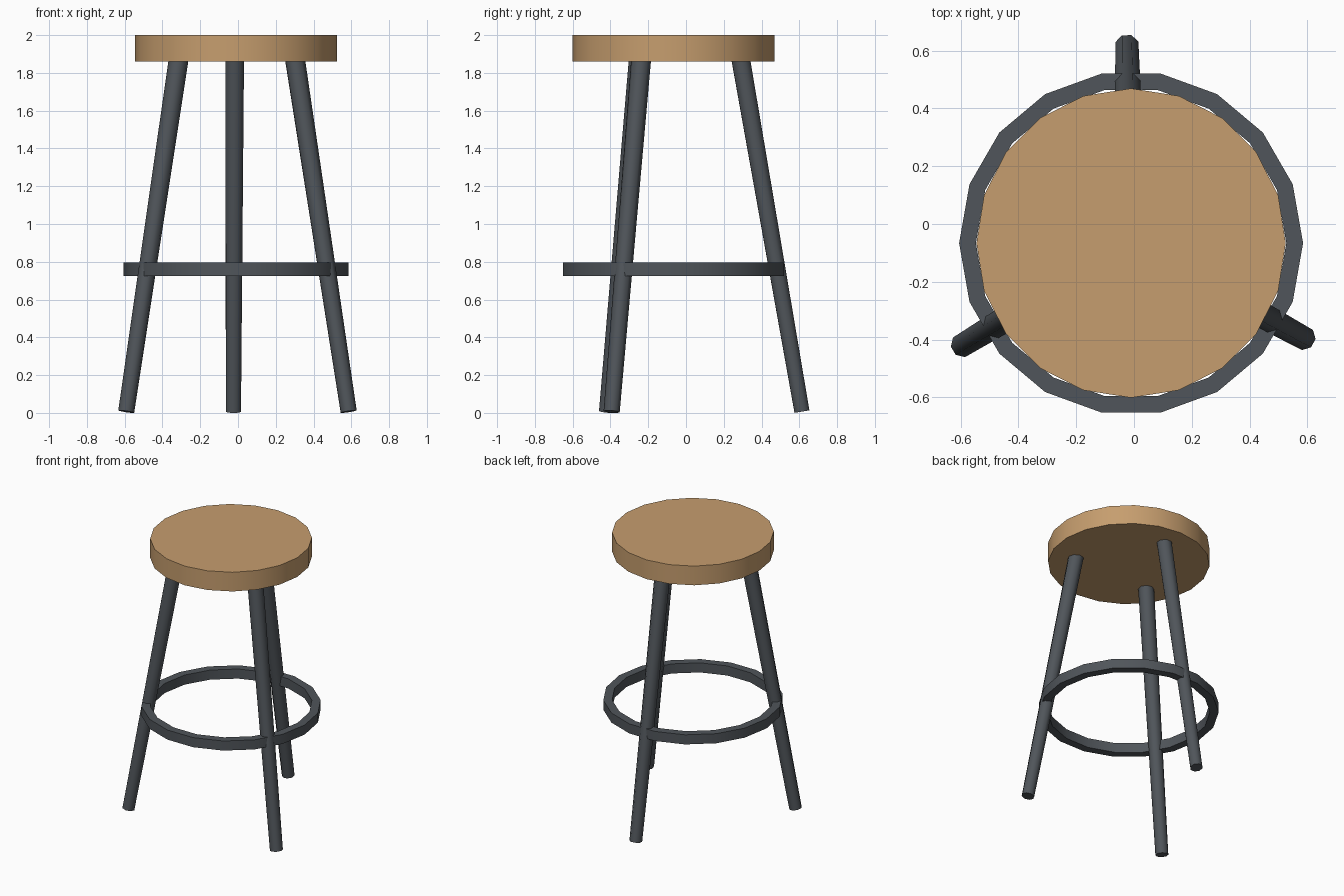
import bpy, bmesh, math
from mathutils import Vector, Matrix

if "Cube" in bpy.data.objects:
    bpy.data.objects.remove(bpy.data.objects["Cube"])

CX, CY = -0.01, -0.066  # axis of the seat and foot ring


def material(name, rgb):
    m = bpy.data.materials.new(name)
    m.diffuse_color = (*rgb, 1)
    m.use_nodes = True
    m.node_tree.nodes["Principled BSDF"].inputs["Base Color"].default_value = m.diffuse_color
    return m


wood = material("light wood", (0.565, 0.34, 0.157))
metal = material("dark grey metal", (0.08, 0.091, 0.103))


def finish(name, bm, mat, angle):
    bmesh.ops.recalc_face_normals(bm, faces=bm.faces)
    me = bpy.data.meshes.new(name)
    bm.to_mesh(me)
    bm.free()
    me.materials.append(mat)
    ob = bpy.data.objects.new(name, me)
    bpy.context.collection.objects.link(ob)
    bpy.ops.object.select_all(action='DESELECT')
    ob.select_set(True)
    bpy.context.view_layer.objects.active = ob
    bpy.ops.object.shade_smooth_by_angle(angle=math.radians(angle))
    return ob


def circle_point(r, a, z):
    return (CX + r * math.cos(a), CY + r * math.sin(a), z)


# Seat: 20-sided disc
bm = bmesh.new()
verts = [bm.verts.new(circle_point(0.535, math.tau * i / 20, 1.86)) for i in range(20)]
base = bm.faces.new(verts)
top = bmesh.ops.extrude_face_region(bm, geom=[base], use_keep_orig=True)
bmesh.ops.translate(bm, vec=(0, 0, 0.14),
                    verts=[v for v in top["geom"] if isinstance(v, bmesh.types.BMVert)])
finish("seat", bm, wood, 30)

# Foot ring: 18-sided band with a rectangular section
bm = bmesh.new()
section = [(0.595, 0.725), (0.595, 0.795), (0.537, 0.795), (0.537, 0.725)]
rings = [[bm.verts.new(circle_point(r, math.tau * i / 18, z)) for r, z in section]
         for i in range(18)]
for i in range(18):
    a, b = rings[i], rings[(i + 1) % 18]
    for j in range(4):
        k = (j + 1) % 4
        bm.faces.new((a[j], b[j], b[k], a[k]))
finish("foot_ring", bm, metal, 30)

# Three splayed, tapered eight-sided legs
for name, deg in (("back_leg", 91.2), ("front_left_leg", 211.2), ("front_right_leg", 331.2)):
    a = math.radians(deg)
    low = Vector(circle_point(0.68, a, 0.007))
    high = Vector(circle_point(0.351, a, 1.90))
    axis = (high - low).normalized()
    side = Vector((-math.sin(a), math.cos(a), 0))
    out = side.cross(axis)
    rot = Matrix((out, side, axis)).transposed().to_4x4()
    bm = bmesh.new()
    bmesh.ops.create_cone(
        bm, cap_ends=True, segments=8, radius1=0.043, radius2=0.053,
        depth=(high - low).length,
        matrix=Matrix.Translation((low + high) / 2) @ rot @ Matrix.Rotation(math.pi / 8, 4, 'Z'))
    finish(name, bm, metal, 50)
